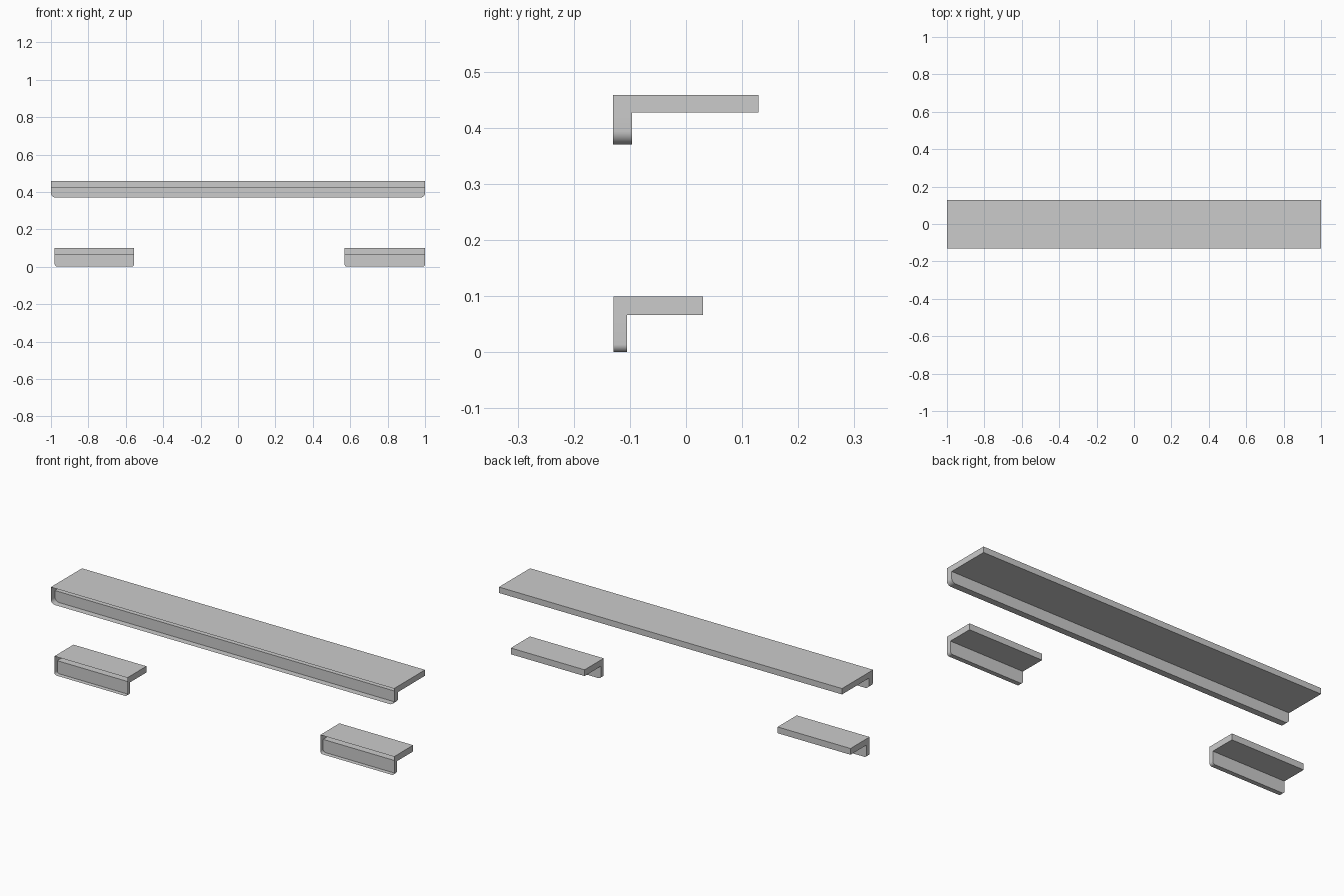
import bpy
import bmesh
from math import cos, sin, pi, radians

cube = bpy.data.objects.get("Cube")
if cube:
    bpy.data.objects.remove(cube, do_unlink=True)

grey = bpy.data.materials.new("plain_grey")
grey.use_nodes = True
colour = (0.6, 0.6, 0.6, 1)
grey.diffuse_color = colour
grey.node_tree.nodes["Principled BSDF"].inputs["Base Color"].default_value = colour


def walls(bm, near, far):
    """Join two matching rings with outward quads."""
    n = len(near)
    for i in range(n):
        j = (i + 1) % n
        bm.faces.new((near[i], far[i], far[j], near[j]))


def ledge(name, x0, x1, front, lip_back, shelf_back, bottom, underside, top, radius):
    """Hollow L-shaped ledge, open at the front, lip with rounded lower corners."""
    bm = bmesh.new()
    steps = 8
    outline = [(x0, underside)]
    for cx, start in ((x0 + radius, pi), (x1 - radius, 1.5 * pi)):
        for i in range(steps + 1):
            a = start + i * pi / 2 / steps
            outline.append((cx + radius * cos(a), bottom + radius + radius * sin(a)))
    outline += [(x1, underside), (x1, top), (x0, top)]

    # Lip: outline swept back, closed behind below the shelf
    front_ring = [bm.verts.new((x, front, z)) for x, z in outline]
    back_ring = [bm.verts.new((x, lip_back, z)) for x, z in outline]
    walls(bm, front_ring, back_ring)
    bm.faces.new(back_ring[:-2][::-1])

    # Shelf: upper part of the sweep continued to the rear
    shelf_ring = [back_ring[0]] + back_ring[-3:]
    end_ring = [bm.verts.new((v.co.x, shelf_back, v.co.z)) for v in shelf_ring]
    walls(bm, shelf_ring, end_ring)
    bm.faces.new(end_ring[::-1])

    mesh = bpy.data.meshes.new(name)
    bm.to_mesh(mesh)
    bm.free()
    mesh.materials.append(grey)
    obj = bpy.data.objects.new(name, mesh)
    bpy.context.collection.objects.link(obj)
    bpy.ops.object.select_all(action='DESELECT')
    obj.select_set(True)
    bpy.context.view_layer.objects.active = obj
    bpy.ops.object.shade_smooth_by_angle(angle=radians(30))


# Long upper ledge
ledge("long_ledge", -1, 1, -0.13, -0.096, 0.129, 0.37, 0.427, 0.458, 0.024)

# Two short lower ledges
for name, x0, x1 in (("right_short_ledge", -0.98, -0.555), ("left_short_ledge", 0.57, 1)):
    ledge(name, x0, x1, -0.129, -0.105, 0.03, 0, 0.066, 0.099, 0.014)
